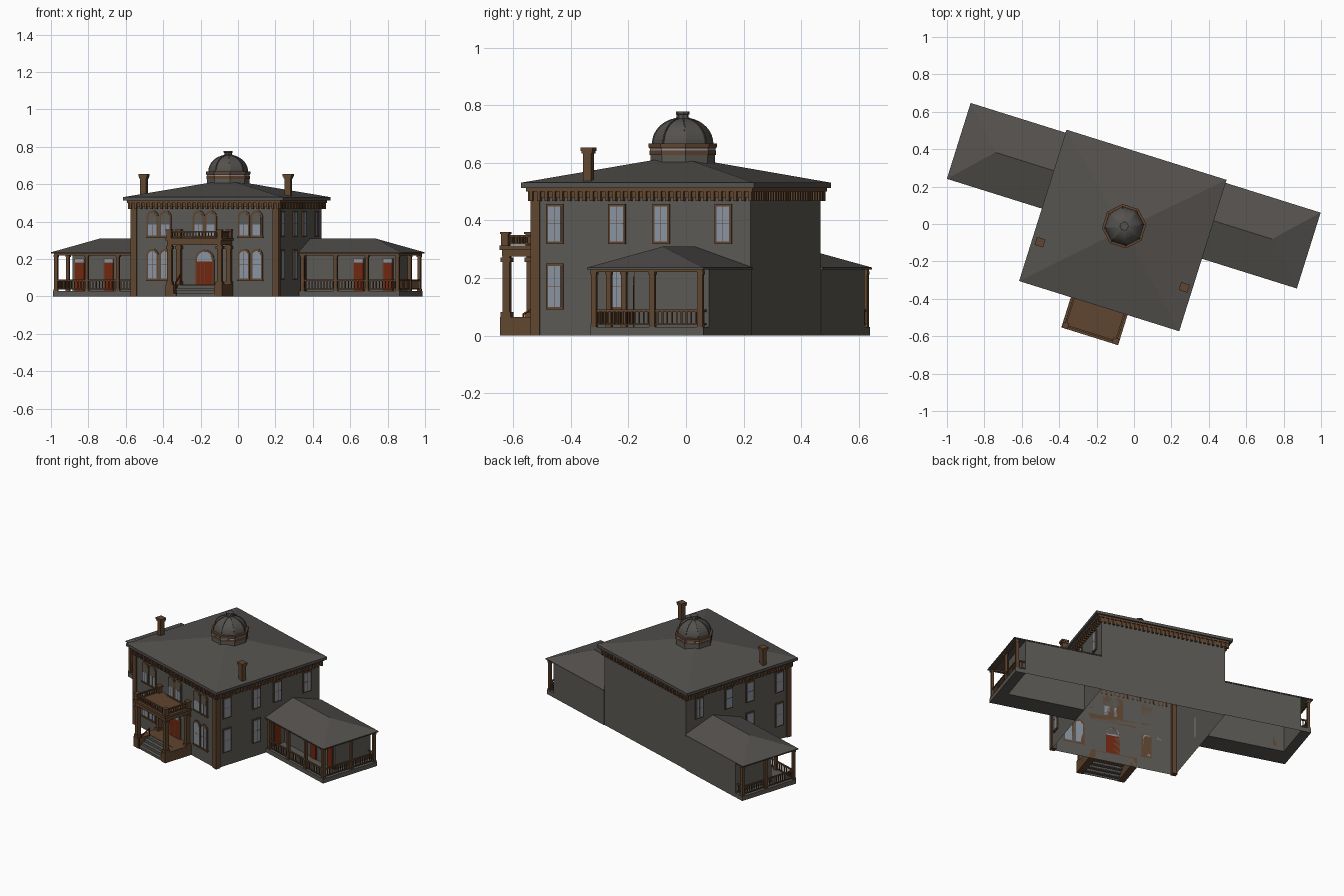
import bpy, bmesh, math
from mathutils import Matrix

if "Cube" in bpy.data.objects:
    bpy.data.objects.remove(bpy.data.objects["Cube"])

# whole house is turned on its plot; parts are modelled in straight house axes
PLACE = Matrix.Translation((-0.0595, -0.0345, 0)) @ Matrix.Rotation(math.radians(-17.4), 4, 'Z')


def mat(name, rgb):
    m = bpy.data.materials.new(name)
    m.diffuse_color = (*rgb, 1)
    m.use_nodes = True
    m.node_tree.nodes["Principled BSDF"].inputs["Base Color"].default_value = m.diffuse_color
    return m


WALL = mat("wall_grey", (0.105, 0.10, 0.088))
ROOF = mat("roof_grey", (0.089, 0.083, 0.076))
TRIM = mat("trim_brown", (0.118, 0.059, 0.029))
RED = mat("door_red", (0.165, 0.02, 0.005))
GLASS = mat("window_glass", (0.25, 0.29, 0.35))


class Part:
    def __init__(self, name, material):
        self.name, self.material, self.bm = name, material, bmesh.new()

    def prism(self, pts, a, b, axis='v', caps=True):
        # extrude a flat profile: (u,z) along v, (v,z) along u, (u,v) along z
        place = {'v': lambda p, d: (p[0], d, p[1]),
                 'u': lambda p, d: (d, p[0], p[1]),
                 'z': lambda p, d: (p[0], p[1], d)}[axis]
        lo = [self.bm.verts.new(place(p, a)) for p in pts]
        hi = [self.bm.verts.new(place(p, b)) for p in pts]
        n = len(pts)
        if caps:
            self.bm.faces.new(lo)
            self.bm.faces.new(hi[::-1])
        for i in range(n):
            j = (i + 1) % n
            self.bm.faces.new((lo[i], hi[i], hi[j], lo[j]))
        return lo + hi

    def box(self, u0, u1, v0, v1, z0, z1, mirror=False, caps=True):
        # caps=False leaves four upright walls, open above and below
        for s in ((1, -1) if mirror else (1,)):
            self.prism([(s * u0, v0), (s * u1, v0), (s * u1, v1), (s * u0, v1)], z0, z1, 'z', caps)
        return self

    def hip(self, u0, u1, v0, v1, z0, ridge):
        # roof slopes from an eave rectangle to a ridge (or single point)
        c = [self.bm.verts.new(p) for p in ((u0, v0, z0), (u1, v0, z0), (u1, v1, z0), (u0, v1, z0))]
        r = [self.bm.verts.new(p) for p in ridge]
        a, b = r[0], r[-1]
        for f in ((c[0], c[1], b, a), (c[1], c[2], b), (c[2], c[3], a, b), (c[3], c[0], a), c[::-1]):
            self.bm.faces.new(list(dict.fromkeys(f)))

    def lathe(self, profile, centre, n=8):
        rings = [[self.bm.verts.new((centre[0] + r * math.cos(t), centre[1] + r * math.sin(t), z))
                  for t in (math.radians(22.5) + 2 * math.pi * k / n for k in range(n))]
                 for r, z in profile]
        for lo, hi in zip(rings, rings[1:]):
            for i in range(n):
                j = (i + 1) % n
                self.bm.faces.new((lo[i], lo[j], hi[j], hi[i]))
        self.bm.faces.new(rings[0][::-1])
        self.bm.faces.new(rings[-1])

    def done(self):
        bmesh.ops.recalc_face_normals(self.bm, faces=self.bm.faces)
        self.bm.transform(PLACE)
        me = bpy.data.meshes.new(self.name)
        self.bm.to_mesh(me)
        self.bm.free()
        me.materials.append(self.material)
        bpy.context.collection.objects.link(bpy.data.objects.new(self.name, me))


def arch(c, w, z0, z1, n=8):
    # round-headed opening outline
    r = w / 2
    return [(c - r, z0), (c + r, z0)] + [(c + r * math.cos(math.pi * k / n), z1 - r + r * math.sin(math.pi * k / n))
                                         for k in range(n + 1)]


def railing(p, a, b, fixed, z0, z1, along, step=0.017):
    # two rails and balusters between a and b
    def bar(s, e, h, za, zb):
        if along == 'u':
            p.box(s, e, fixed - h, fixed + h, za, zb)
        else:
            p.box(fixed - h, fixed + h, s, e, za, zb)
    bar(a, b, 0.005, z1 - 0.008, z1)
    bar(a, b, 0.004, z0, z0 + 0.006)
    n = max(2, round((b - a) / step))
    for i in range(1, n):
        c = a + (b - a) * i / n
        bar(c - 0.0025, c + 0.0025, 0.0025, z0, z1 - 0.004)


# main block, open underneath
F, B, W = -0.392, 0.398, 0.406
Part("main_walls", WALL).box(-W, W, F, B, 0, 0.515, caps=False).done()
Part("corner_pilasters", TRIM).box(0.380, 0.415, -0.401, -0.368, 0, 0.50, True).done()

# frieze, moulding and brackets
p = Part("cornice_brackets", TRIM)
p.box(-0.415, 0.415, -0.401, 0.406, 0.478, 0.515, caps=False)
for s in (-1, 1):
    p.box(0.40, 0.430, -0.411, 0.414, 0.500, 0.5135, True)
p.box(-0.43, 0.43, -0.411, -0.39, 0.500, 0.5135).box(-0.43, 0.43, 0.395, 0.414, 0.500, 0.5135)
for i in range(30):
    u = -0.412 + 0.824 * i / 29
    for v0, v1 in ((-0.409, -0.39), (0.395, 0.413)):
        p.box(u - 0.006, u + 0.006, v0, v1, 0.468, 0.502)
    v = -0.395 + 0.798 * i / 29
    p.box(0.403, 0.427, v - 0.006, v + 0.006, 0.468, 0.502, True)
p.done()

# main roof
p = Part("main_roof", ROOF)
p.box(-0.4485, 0.4485, -0.424, 0.424, 0.513, 0.531)
p.hip(-0.4485, 0.4485, -0.424, 0.424, 0.531, [(0, 0.005, 0.624)])
p.done()

# chimneys
p = Part("chimneys", TRIM)
for h, z0, z1 in ((0, 0.50, 0.64), (0.004, 0.632, 0.642), (0.007, 0.642, 0.654)):
    p.box(0.387 - h, 0.421 + h, -0.207 - h, -0.177 + h, z0, z1, True)
p.done()

# cupola
C = (0, 0.024)
p = Part("cupola_drum", WALL)
p.lathe([(0.113, 0.56), (0.113, 0.655)], C)
p.done()
p = Part("cupola_bands", TRIM)
p.lathe([(0.116, 0.628), (0.116, 0.643)], C)
p.lathe([(0.116, 0.65), (0.119, 0.655), (0.119, 0.667), (0.105, 0.668)], C)
p.done()
p = Part("cupola_glazing", GLASS)
p.lathe([(0.114, 0.643), (0.114, 0.65)], C)
p.done()
dome = [(0.105 * math.cos(t), 0.665 + 0.091 * math.sin(t)) for t in (math.radians(78) * k / 8 for k in range(9))]
p = Part("cupola_dome", ROOF)
p.lathe(dome, C)
p.done()
p = Part("dome_ribs", ROOF)
for k in range(8):
    prof = [(r + 0.002, z + 0.002) for r, z in dome] + [(r - 0.006, z - 0.003) for r, z in dome[::-1]]
    vs = p.prism(prof, -0.0025, 0.0025)
    M = Matrix.Translation((*C, 0)) @ Matrix.Rotation(math.radians(22.5 + 45 * k), 4, 'Z')
    bmesh.ops.transform(p.bm, matrix=M, verts=vs)
p.done()
p = Part("dome_lantern", ROOF)
p.lathe([(0.024, 0.748), (0.024, 0.757), (0.021, 0.758), (0.021, 0.768), (0.024, 0.769), (0.024, 0.778)], C)
p.done()

# windows, main doorway
frames, glass = Part("window_frames", TRIM), Part("window_panes", GLASS)
panels, bars = Part("upper_window_panels", WALL), Part("glazing_bars", TRIM)
for u in (-0.292, -0.22, -0.034, 0.034, 0.22, 0.292):
    frames.prism(arch(u, 0.066, 0.315, 0.46), F, F - 0.007)
    frames.box(u - 0.036, u + 0.036, F - 0.010, F, 0.312, 0.321)
    panels.prism(arch(u, 0.046, 0.325, 0.447), F, F - 0.008)
    glass.box(u - 0.023, u + 0.023, F - 0.009, F, 0.325, 0.386)
    bars.box(u - 0.001, u + 0.001, F - 0.0095, F, 0.325, 0.386)
    if abs(u) > 0.1:
        frames.prism(arch(u, 0.066, 0.085, 0.255), F, F - 0.007)
        frames.box(u - 0.036, u + 0.036, F - 0.010, F, 0.082, 0.092)
        glass.prism(arch(u, 0.048, 0.097, 0.243), F, F - 0.009)
        bars.box(u - 0.001, u + 0.001, F - 0.0095, F, 0.097, 0.242)
        bars.box(u - 0.024, u + 0.024, F - 0.0095, F, 0.168, 0.170)
for v, z0, z1 in [(v, 0.318, 0.457) for v in (-0.313, -0.087, 0.074, 0.300)] + [(-0.313, 0.09, 0.25), (-0.087, 0.09, 0.25)]:
    frames.box(W, W + 0.007, v - 0.031, v + 0.031, z0, z1, True)
    glass.box(W, W + 0.009, v - 0.023, v + 0.023, z0 + 0.009, z1 - 0.009, True)
    bars.box(W, W + 0.0095, v - 0.001, v + 0.001, z0 + 0.009, z1 - 0.009, True)
    bars.box(W, W + 0.0095, v - 0.023, v + 0.023, (z0 + z1) / 2, (z0 + z1) / 2 + 0.002, True)
frames.prism(arch(0, 0.106, 0.06, 0.25), F, F - 0.007)
glass.prism(arch(0, 0.084, 0.187, 0.24), F, F - 0.009)
doors = Part("doors", RED)
doors.box(-0.045, 0.045, F - 0.009, F, 0.064, 0.19)
for u in (-0.023, 0, 0.023):
    bars.box(u - 0.001, u + 0.001, F - 0.0098, F, 0.064, 0.19)

# entrance porch
p = Part("porch_base", TRIM)
p.box(-0.157, 0.157, -0.50, F, 0.055, 0.065).box(0.114, 0.157, -0.592, F, 0, 0.065, True)
p.done()
p = Part("porch_steps", WALL)
for i in range(4):
    v, z = -0.588 + 0.023 * i, 0.0155 * (i + 1)
    p.box(-0.114, 0.114, v, v + 0.004, z - 0.0155, z).box(-0.114, 0.114, v, v + 0.025, z - 0.004, z)
p.done()
p = Part("porch_posts", TRIM)
for v in (-0.572, -0.412):
    p.box(0.127, 0.153, v - 0.013, v + 0.013, 0.065, 0.28, True)
    for z in (0.065, 0.255):
        p.box(0.122, 0.157, v - 0.018, v + 0.018, z, z + 0.016, True)
p.done()
p = Part("porch_balcony", TRIM)
p.box(-0.152, 0.152, -0.586, F, 0.275, 0.298).box(-0.159, 0.159, -0.593, F, 0.298, 0.313)
for v in (-0.576, -0.408):
    p.box(0.128, 0.154, v - 0.013, v + 0.013, 0.313, 0.352, True)
    p.box(0.124, 0.157, v - 0.016, v + 0.016, 0.352, 0.359, True)
railing(p, -0.13, 0.13, -0.577, 0.316, 0.350, 'u')
for s in (-1, 1):
    railing(p, -0.57, -0.41, 0.142 * s, 0.316, 0.350, 'v')
p.done()
p = Part("step_handrail", RED)
p.prism([(-0.59, 0.07), (-0.51, 0.115), (-0.51, 0.121), (-0.59, 0.076)], -0.104, -0.098, 'u')
p.box(-0.103, -0.099, -0.59, -0.586, 0, 0.072).box(-0.103, -0.099, -0.514, -0.51, 0.05, 0.116)
p.done()

# side wings: rooms open underneath, porch deck on front and outer end
R, E, WB = 0.13, 0.905, 0.403
Part("wing_rooms", WALL).box(W, E, R, WB, 0, 0.232, True, caps=False).done()
p = Part("wing_porch_decks", WALL)
p.box(W, 0.970, -0.010, R, 0, 0.029, True).box(E, 0.970, R, WB, 0, 0.029, True)
p.done()
p = Part("wing_roofs", ROOF)
for s in (-1, 1):
    a, b = sorted((s * W, s * 0.9805))
    p.box(a, b, -0.018, 0.407, 0.229, 0.236)
    # the end toward the house is a plain gable against its wall
    p.hip(a, b, -0.018, 0.407, 0.236, sorted(((s * W, 0.1945, 0.309), (s * 0.775, 0.1945, 0.309))))
p.done()
p = Part("wing_porch_posts", TRIM)
posts = [(u, 0.002) for u in (0.425, 0.61, 0.785, 0.957)] + [(0.957, 0.215), (0.957, 0.390)]
for u, v in posts:
    p.box(u - 0.009, u + 0.009, v - 0.009, v + 0.009, 0.029, 0.23, True)
    p.box(u - 0.012, u + 0.012, v - 0.011, v + 0.011, 0.212, 0.222, True)
    p.box(u - 0.011, u + 0.011, v - 0.010, v + 0.010, 0.029, 0.04, True)
p.box(W, 0.967, -0.008, 0.012, 0.220, 0.2295, True).box(0.947, 0.967, -0.008, 0.40, 0.220, 0.2295, True)
p.done()
p = Part("wing_railings", TRIM)
for s in (-1, 1):
    for a, b in ((0.425, 0.61), (0.61, 0.785), (0.785, 0.957)):
        railing(p, *sorted((s * a, s * b)), 0.002, 0.036, 0.09, 'u')
    for a, b in ((0.002, 0.215), (0.215, 0.390)):
        railing(p, a, b, s * 0.957, 0.036, 0.09, 'v')
    railing(p, *sorted((s * E, s * 0.957)), 0.390, 0.036, 0.09, 'u')
p.done()

# wing doors with transoms, and doors from the house onto the wing porches
for u in (0.70, 0.863):
    frames.box(u - 0.030, u + 0.030, R - 0.005, R, 0.029, 0.207, True)
    doors.box(u - 0.025, u + 0.025, R - 0.008, R, 0.03, 0.178, True)
    glass.box(u - 0.025, u + 0.025, R - 0.008, R, 0.182, 0.201, True)
frames.box(W, W + 0.005, 0.040, 0.104, 0.029, 0.207, True)
doors.box(W, W + 0.008, 0.046, 0.098, 0.03, 0.178, True)
for q in (frames, glass, panels, bars, doors):
    q.done()
